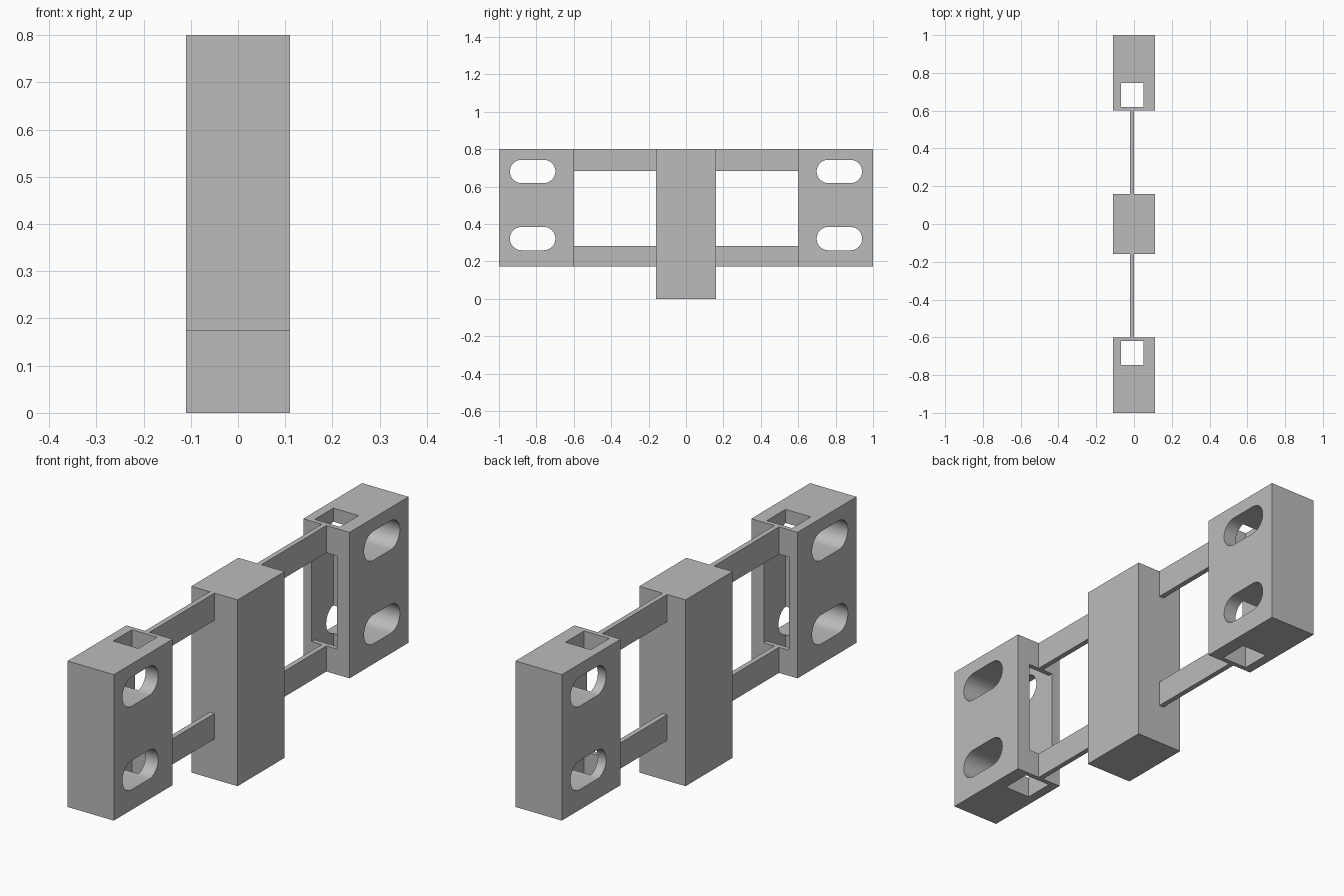
import bpy
import bmesh
import math

default = bpy.data.objects.get("Cube")
if default:
    bpy.data.objects.remove(default, do_unlink=True)

GREY = (0.5, 0.5, 0.5, 1.0)
grey = bpy.data.materials.new("plain_grey")
grey.use_nodes = True
grey.diffuse_color = GREY
grey.node_tree.nodes["Principled BSDF"].inputs["Base Color"].default_value = GREY

BASE, TOP = 0.173, 0.8        # height range of end blocks and straps
WIN_LOW, WIN_HIGH = 0.283, 0.683
BORE_X = (-0.07, 0.05)


def make_object(name, bm):
    bmesh.ops.recalc_face_normals(bm, faces=bm.faces)
    mesh = bpy.data.meshes.new(name)
    bm.to_mesh(mesh)
    bm.free()
    obj = bpy.data.objects.new(name, mesh)
    bpy.context.collection.objects.link(obj)
    mesh.materials.append(grey)
    return obj


def box(name, xs, ys, zs):
    bm = bmesh.new()
    bmesh.ops.create_cube(bm, size=1)
    for v in bm.verts:
        for axis, (a, b) in enumerate((xs, ys, zs)):
            v.co[axis] = (a + b) / 2 + v.co[axis] * (b - a)
    return make_object(name, bm)


def slot_cutter(y, z, radius=0.0625, half=0.059, steps=20):
    """Rounded slot running along y, extruded through x."""
    bm = bmesh.new()
    outline = []
    for end in (1, -1):
        for i in range(steps + 1):
            a = math.pi * (i / steps - 0.5)
            outline.append(bm.verts.new((-0.3, y + end * (half + radius * math.cos(a)),
                                         z + end * radius * math.sin(a))))
    face = bm.faces.new(outline)
    side = bmesh.ops.extrude_face_region(bm, geom=[face])["geom"]
    bmesh.ops.translate(bm, vec=(0.6, 0, 0),
                        verts=[g for g in side if isinstance(g, bmesh.types.BMVert)])
    return make_object("slot_cutter", bm)


def cut(obj, cutters):
    """Subtract the cutters, keep the result and discard the cutters."""
    for c in cutters:
        c.hide_render = True
        mod = obj.modifiers.new("cut", 'BOOLEAN')
        mod.operation = 'DIFFERENCE'
        mod.solver = 'EXACT'
        mod.object = c
    graph = bpy.context.evaluated_depsgraph_get()
    mesh = bpy.data.meshes.new_from_object(obj.evaluated_get(graph))
    obj.modifiers.clear()
    obj.data = mesh
    for c in cutters:
        bpy.data.objects.remove(c, do_unlink=True)


def span(side, a, b):
    return tuple(sorted((side * a, side * b)))


# Central post
box("centre_post", (-0.11, 0.11), (-0.16, 0.16), (0, TOP))

for side, label in ((-1, "front"), (1, "back")):
    # Slotted end block with a vertical square bore open towards the post
    block = box(label + "_block", (-0.11, 0.11), span(side, 0.6, 1), (BASE, TOP))
    cutters = [
        box("bore_cutter", BORE_X, span(side, 0.62, 0.747), (-0.2, 1.2)),
        box("window_cutter", BORE_X, span(side, 0.5, 0.68), (WIN_LOW, WIN_HIGH)),
        slot_cutter(side * 0.82, 0.681),
        slot_cutter(side * 0.82, 0.322),
    ]
    cut(block, cutters)
    bpy.ops.object.select_all(action='DESELECT')
    block.select_set(True)
    bpy.context.view_layer.objects.active = block
    bpy.ops.object.shade_smooth_by_angle(angle=math.radians(30))

    # Thin straps joining the block to the post
    for part, zs in (("lower", (BASE, WIN_LOW)), ("upper", (WIN_HIGH, TOP))):
        box(f"{label}_{part}_strap", (-0.022, 0.0), span(side, 0.16, 0.6), zs)
